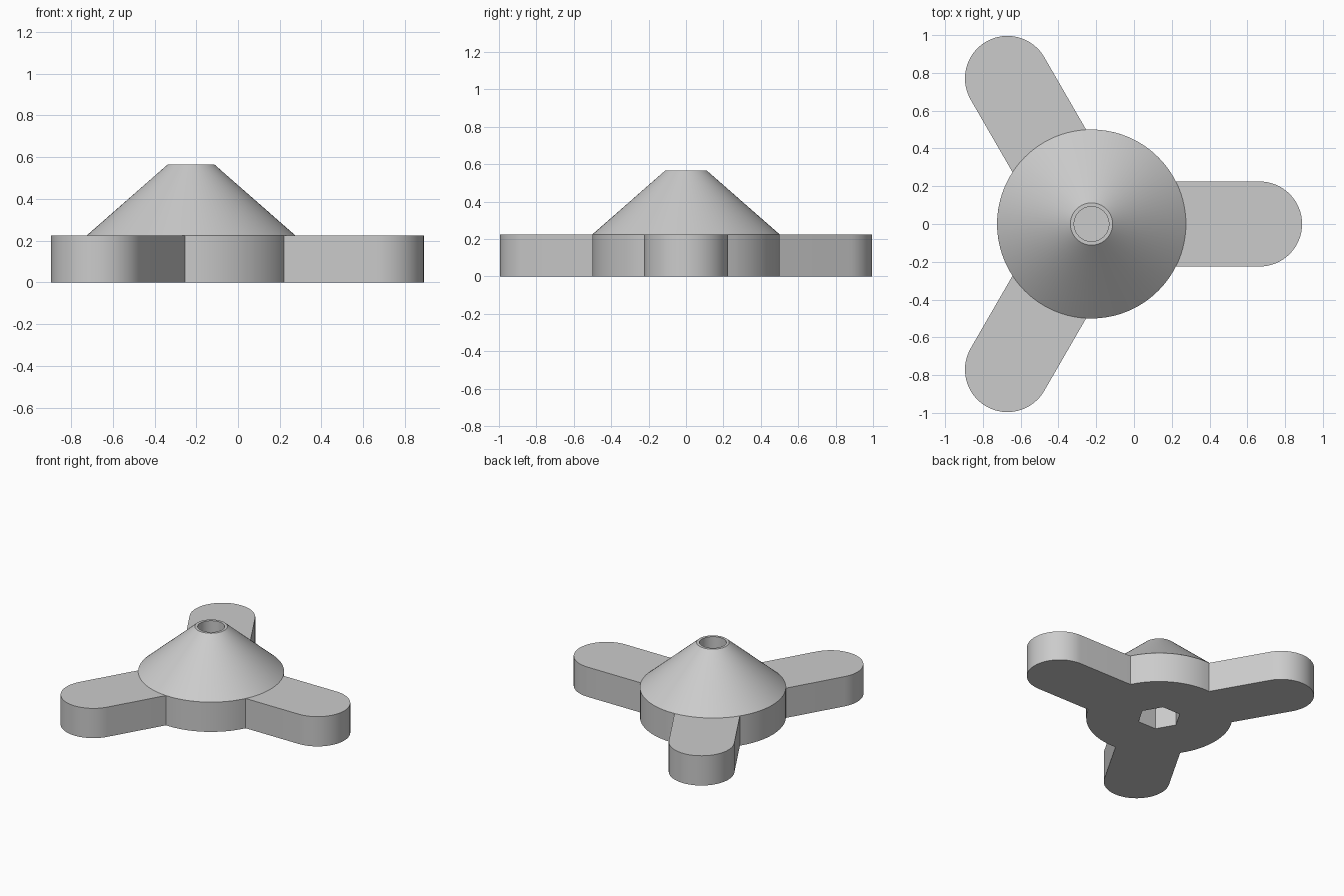
import bpy
import bmesh
from math import sin, cos, asin, pi, radians
from mathutils import Vector

if "Cube" in bpy.data.objects:
    bpy.data.objects.remove(bpy.data.objects["Cube"])

CENTER = Vector((-0.225, 0, 0))
HUB_R, ARM_R, ARM_LEN = 0.5, 0.225, 0.89
BASE_H, TOP_H = 0.225, 0.565
TOP_R, BORE_R = 0.112, 0.092
HEX_R, HEX_DEPTH = 0.15, 0.21

grey = bpy.data.materials.new("plain grey")
grey.use_nodes = True
grey.diffuse_color = (0.6, 0.6, 0.6, 1)
grey.node_tree.nodes["Principled BSDF"].inputs["Base Color"].default_value = (0.6, 0.6, 0.6, 1)


def make_object(name, bm):
    bmesh.ops.recalc_face_normals(bm, faces=bm.faces)
    mesh = bpy.data.meshes.new(name)
    bm.to_mesh(mesh)
    bm.free()
    obj = bpy.data.objects.new(name, mesh)
    bpy.context.collection.objects.link(obj)
    obj.location = CENTER
    mesh.materials.append(grey)
    return obj


def arc(cx, radius, start, end, steps):
    angles = [start + (end - start) * i / steps for i in range(steps + 1)]
    return [Vector((cx + radius * cos(a), radius * sin(a), 0)) for a in angles]


def prism(name, outline, z0, z1):
    bm = bmesh.new()
    face = bm.faces.new([bm.verts.new((p.x, p.y, z0)) for p in outline])
    new = bmesh.ops.extrude_face_region(bm, geom=[face])["geom"]
    verts = [v for v in new if isinstance(v, bmesh.types.BMVert)]
    bmesh.ops.translate(bm, verts=verts, vec=(0, 0, z1 - z0))
    return make_object(name, bm)


def smooth(obj):
    bpy.ops.object.select_all(action="DESELECT")
    obj.select_set(True)
    bpy.context.view_layer.objects.active = obj
    bpy.ops.object.shade_smooth_by_angle(angle=radians(25))


# Three-armed base: rounded arm end, then hub arc up to the next arm
half = asin(ARM_R / HUB_R)
sector = arc(ARM_LEN, ARM_R, -pi / 2, pi / 2, 32)
sector += arc(0, HUB_R, half, 2 * pi / 3 - half, 16)
outline = []
for k in range(3):
    turn = 2 * pi * k / 3
    for p in sector:
        outline.append(Vector((p.x * cos(turn) - p.y * sin(turn),
                               p.x * sin(turn) + p.y * cos(turn), 0)))
base = prism("three_arm_base", outline, 0, BASE_H)

# Hexagonal pocket in the underside
cutter = prism("hex_cutter", arc(0, HEX_R, 0, 2 * pi, 6)[:-1], -0.1, HEX_DEPTH)
cutter.hide_render = True
cut = base.modifiers.new("hex_pocket", "BOOLEAN")
cut.operation = "DIFFERENCE"
cut.solver = "EXACT"
cut.object = cutter
bpy.context.view_layer.objects.active = base
bpy.ops.object.modifier_apply(modifier=cut.name)
bpy.data.objects.remove(cutter)
smooth(base)

# Cone with a round bore, turned from its profile
profile = [(HUB_R, BASE_H), (TOP_R, TOP_H), (BORE_R, TOP_H), (BORE_R, BASE_H)]
bm = bmesh.new()
verts = [bm.verts.new((r, 0, z)) for r, z in profile]
edges = [bm.edges.new(pair) for pair in zip(verts, verts[1:])]
bmesh.ops.spin(bm, geom=verts + edges, cent=(0, 0, 0), axis=(0, 0, 1),
               angle=2 * pi, steps=96, use_merge=True)
bmesh.ops.remove_doubles(bm, verts=bm.verts, dist=0.0001)
# Outward normals are checked on the slope of the open shell
cone = make_object("cone_hub", bm)
slope = max(cone.data.polygons, key=lambda f: f.area)
if slope.normal.z < 0:
    cone.data.flip_normals()
smooth(cone)
